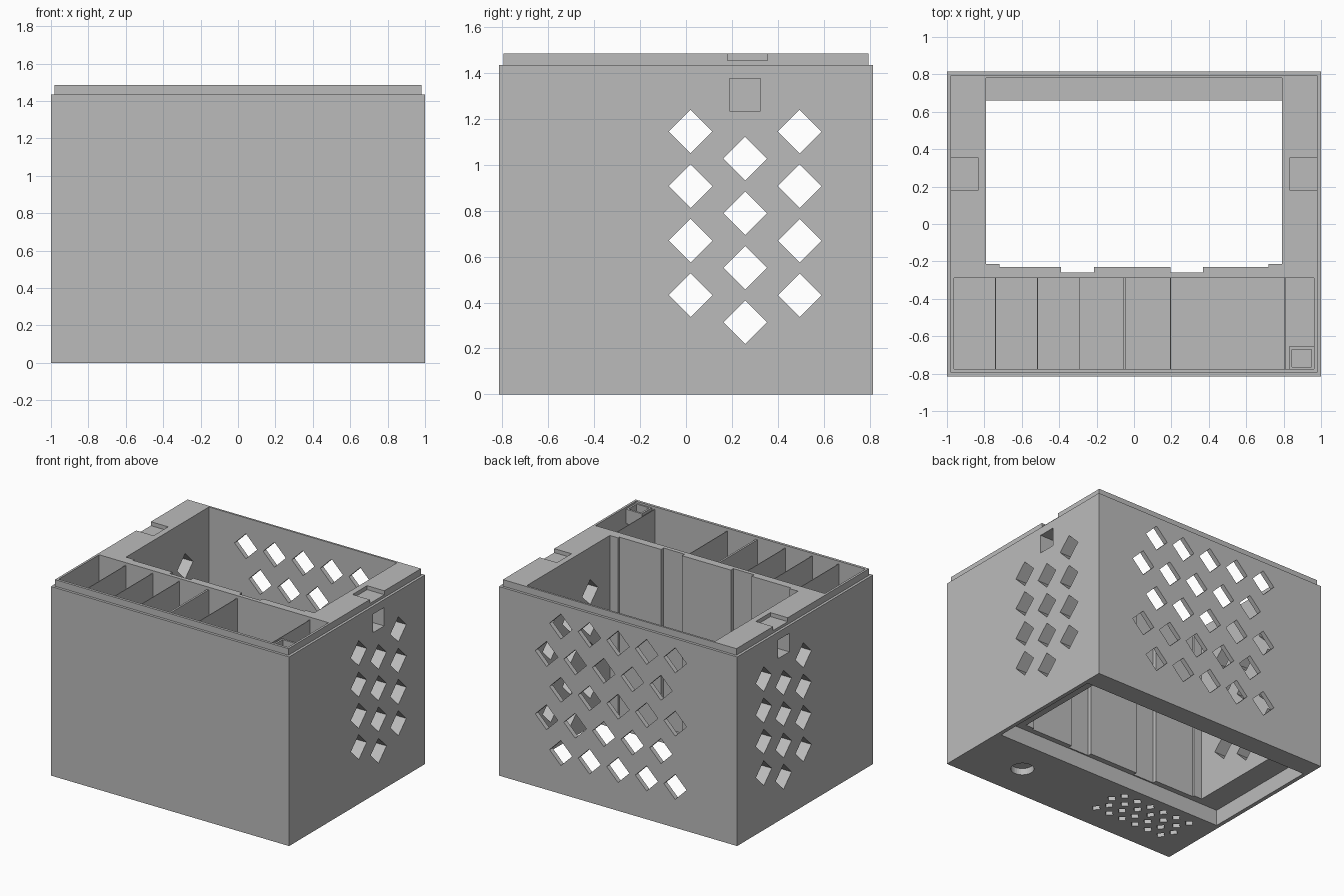
import bpy, bmesh, math
from mathutils import Matrix, Vector

old = bpy.data.objects.get("Cube")
if old:
    bpy.data.objects.remove(old, do_unlink=True)

grey = bpy.data.materials.new("light_grey")
grey.use_nodes = True
grey.diffuse_color = (0.5, 0.5, 0.5, 1)
grey.node_tree.nodes["Principled BSDF"].inputs["Base Color"].default_value = (0.5, 0.5, 0.5, 1)


def finish(name, bm):
    bmesh.ops.recalc_face_normals(bm, faces=bm.faces)
    mesh = bpy.data.meshes.new(name)
    bm.to_mesh(mesh)
    bm.free()
    mesh.materials.append(grey)
    obj = bpy.data.objects.new(name, mesh)
    bpy.context.collection.objects.link(obj)
    return obj


def add_box(bm, x, y, z, turn=None):
    """Box from (min, max) ranges, optionally turned 45 degrees about an axis."""
    size = [r[1] - r[0] for r in (x, y, z)]
    mid = Vector([(r[0] + r[1]) / 2 for r in (x, y, z)])
    rot = Matrix.Rotation(math.pi / 4, 4, turn) if turn else Matrix()
    bmesh.ops.create_cube(bm, size=1, matrix=Matrix.Translation(mid) @ rot @ Matrix.Diagonal((*size, 1)))


def add_prism(bm, outline, low, high):
    face = bm.faces.new([bm.verts.new((x, y, low)) for x, y in outline])
    out = bmesh.ops.extrude_face_region(bm, geom=[face])
    verts = [v for v in out["geom"] if isinstance(v, bmesh.types.BMVert)]
    bmesh.ops.translate(bm, verts=verts, vec=(0, 0, high - low))


def cut(target, bm):
    """Subtract the shapes in bm and bake the result."""
    cutter = finish("cutter", bm)
    cutter.hide_render = True
    mod = target.modifiers.new("cut", 'BOOLEAN')
    mod.operation, mod.solver, mod.object = 'DIFFERENCE', 'EXACT', cutter
    graph = bpy.context.evaluated_depsgraph_get()
    mesh = bpy.data.meshes.new_from_object(target.evaluated_get(graph))
    target.modifiers.clear()
    target.data = mesh
    bpy.data.objects.remove(cutter, do_unlink=True)


# Outer case with a raised lip
bm = bmesh.new()
add_box(bm, (-1, 1), (-0.815, 0.815), (0, 1.435))
bm.normal_update()
top = max(bm.faces, key=lambda f: f.calc_center_median().z)
bmesh.ops.inset_region(bm, faces=[top], thickness=0.028)
out = bmesh.ops.extrude_face_region(bm, geom=[top])
bmesh.ops.translate(bm, vec=(0, 0, 0.05),
                    verts=[v for v in out["geom"] if isinstance(v, bmesh.types.BMVert)])
bmesh.ops.delete(bm, geom=[top], context='FACES_ONLY') if top.is_valid else None
case = finish("case", bm)

# Main bay, with guide grooves on its front wall
bm = bmesh.new()
step, face, groove = -0.215, -0.23, -0.26
add_prism(bm, [(-0.79, 0.78), (-0.79, step), (-0.72, step), (-0.72, face),
               (-0.39, face), (-0.39, groove), (-0.215, groove), (-0.215, face),
               (0.195, face), (0.195, groove), (0.37, groove), (0.37, face),
               (0.72, face), (0.72, step), (0.79, step), (0.79, 0.78)], 0.11, 1.7)
cut(case, bm)

# Wide recess under the bay, open at the bottom
bm = bmesh.new()
add_box(bm, (-0.97, 0.97), (-0.27, 0.66), (-0.2, 0.12))
cut(case, bm)

# Front compartment, top notches and side windows
bm = bmesh.new()
add_box(bm, (-0.963, 0.963), (-0.775, -0.29), (0.1, 1.7))
for s in (-1, 1):
    add_box(bm, sorted((s * 0.835, s * 1.1)), (0.18, 0.355), (1.455, 1.7))
    add_box(bm, sorted((s * 0.88, s * 1.1)), (0.19, 0.325), (1.235, 1.375))
cut(case, bm)

# Diamond vents through the back and both sides
half = 0.095 / math.sqrt(2)
bm = bmesh.new()
for row in range(5):
    for col in range(5):
        x = -0.48 + 0.24 * col + 0.12 * (row % 2)
        z = 1.27 - 0.24 * row
        add_box(bm, (x - half, x + half), (0.7, 0.9), (z - half, z + half), 'Y')
for s in (-1, 1):
    for col in range(3):
        for row in range(4):
            y = 0.02 + 0.2375 * col
            z = 0.432 + 0.2375 * row - 0.118 * (col % 2)
            add_box(bm, sorted((s * 0.7, s * 1.1)), (y - half, y + half), (z - half, z + half), 'X')
cut(case, bm)

# Grille and round button hole in the underside
bm = bmesh.new()
for row in range(4):
    for col in range(6):
        x = -0.225 - 0.116 * col + 0.045 * (row % 2)
        y = -0.37 - 0.083 * row
        add_box(bm, (x - 0.024, x + 0.024), (y - 0.024, y + 0.024), (-0.1, 0.05), 'Z')
bmesh.ops.create_cone(bm, cap_ends=True, segments=32, radius1=0.08, radius2=0.08, depth=0.1,
                      matrix=Matrix.Translation((0.556, -0.535, 0)))
cut(case, bm)

# Thin partitions in the front compartment
for i, (x, t) in enumerate([(-0.74, 0.005), (-0.515, 0.005), (-0.29, 0.005),
                            (-0.05, 0.015), (0.195, 0.005), (0.807, 0.005)]):
    bm = bmesh.new()
    add_box(bm, (x - t / 2, x + t / 2), (-0.777, -0.288), (0.098, 1.465))
    finish(f"partition_{i + 1}", bm)

# Small corner tray
bm = bmesh.new()
add_box(bm, (0.83, 0.965), (-0.777, -0.655), (1.36, 1.47))
tray = finish("corner_tray", bm)
bm = bmesh.new()
add_box(bm, (0.845, 0.95), (-0.765, -0.67), (1.4, 1.6))
cut(tray, bm)
